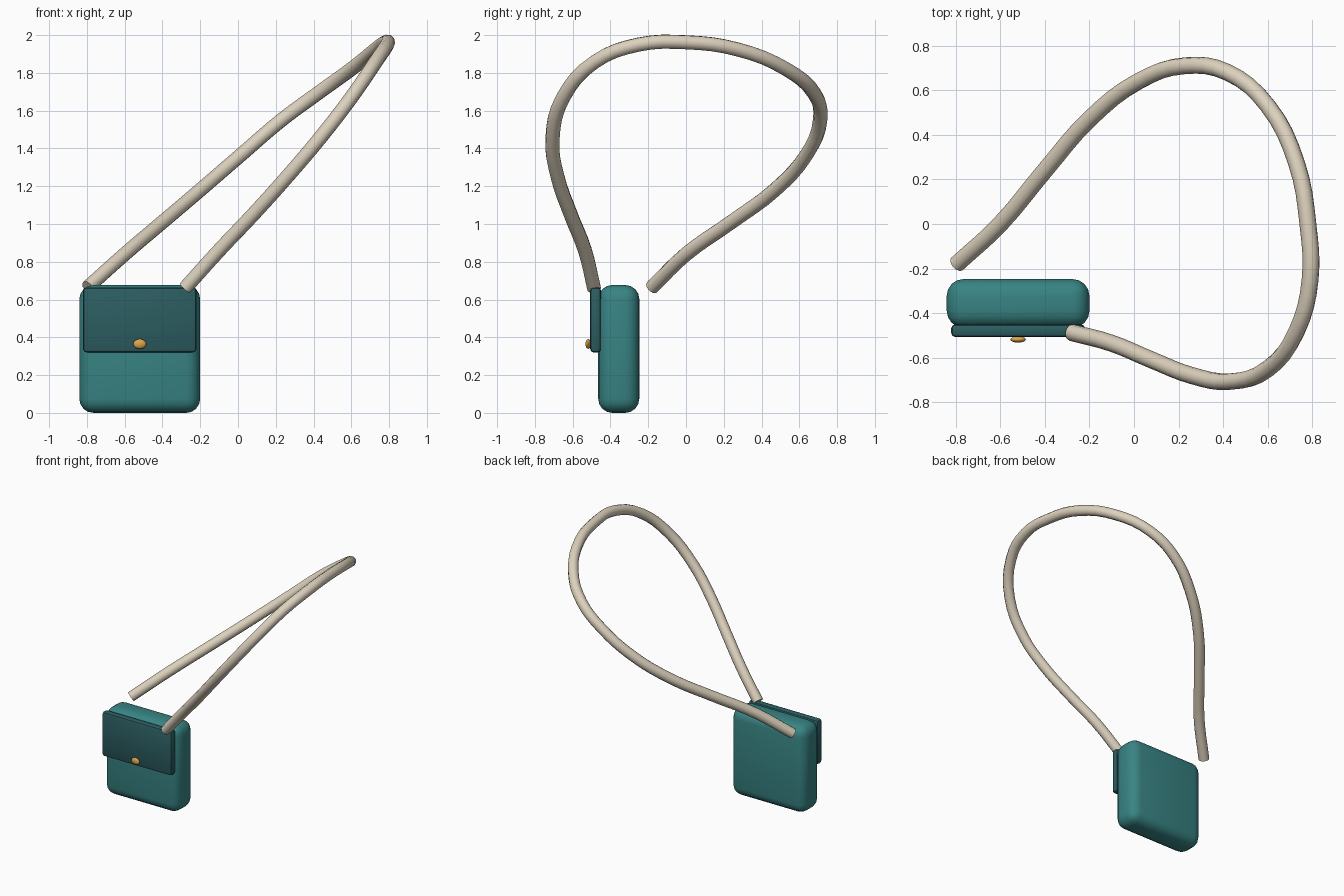
import bpy
from mathutils import Vector

if "Cube" in bpy.data.objects:
    bpy.data.objects.remove(bpy.data.objects["Cube"])


def material(name, rgb):
    m = bpy.data.materials.new(name)
    m.diffuse_color = (*rgb, 1)
    m.use_nodes = True
    m.node_tree.nodes["Principled BSDF"].inputs["Base Color"].default_value = m.diffuse_color
    return m


def smooth(obj, angle=0.7):
    bpy.ops.object.select_all(action='DESELECT')
    obj.select_set(True)
    bpy.context.view_layer.objects.active = obj
    bpy.ops.object.shade_smooth_by_angle(angle=angle)


def rounded_box(name, lo, hi, bevel, segments, mat):
    lo, hi = Vector(lo), Vector(hi)
    bpy.ops.mesh.primitive_cube_add(size=1, location=(lo + hi) / 2)
    obj = bpy.context.object
    obj.name = name
    obj.scale = hi - lo
    bpy.ops.object.transform_apply(location=False, rotation=False, scale=True)
    mod = obj.modifiers.new("rounding", 'BEVEL')
    mod.width, mod.segments = bevel, segments
    bpy.ops.object.modifier_apply(modifier=mod.name)
    obj.data.materials.append(mat)
    smooth(obj)
    return obj


teal = material("teal", (0.04, 0.23, 0.23))
dark_teal = material("dark_teal", (0.025, 0.11, 0.12))
cream = material("cream", (0.72, 0.64, 0.51))
brass = material("brass", (0.72, 0.38, 0.07))

# Pouch and front flap
rounded_box("bag_body", (-0.84, -0.465, 0), (-0.20, -0.247, 0.677), 0.075, 4, teal)
rounded_box("bag_flap", (-0.82, -0.507, 0.32), (-0.22, -0.45, 0.665), 0.018, 2, dark_teal)

# Clasp button
bpy.ops.mesh.primitive_uv_sphere_add(segments=16, ring_count=10, radius=1,
                                     location=(-0.52, -0.518, 0.365))
clasp = bpy.context.object
clasp.name = "clasp"
clasp.scale = (0.035, 0.014, 0.026)
bpy.ops.object.transform_apply(location=False, rotation=False, scale=True)
clasp.data.materials.append(brass)
smooth(clasp)

# Long looping shoulder strap
path = [(-0.28, -0.487, 0.66), (-0.10, -0.535, 0.86), (0.08, -0.61, 1.05),
        (0.26, -0.68, 1.25), (0.43, -0.707, 1.45), (0.60, -0.65, 1.67),
        (0.73, -0.48, 1.86), (0.79, -0.25, 1.95), (0.78, 0.0, 1.962),
        (0.73, 0.27, 1.925), (0.60, 0.53, 1.82), (0.42, 0.68, 1.69),
        (0.23, 0.71, 1.55), (0.02, 0.64, 1.37), (-0.20, 0.47, 1.18),
        (-0.40, 0.24, 1.01), (-0.60, 0.0, 0.84), (-0.795, -0.18, 0.665)]
curve = bpy.data.curves.new("strap", 'CURVE')
curve.dimensions = '3D'
curve.bevel_depth = 0.038
curve.bevel_resolution = 3
curve.resolution_u = 4
curve.use_fill_caps = True
spline = curve.splines.new('BEZIER')
spline.bezier_points.add(len(path) - 1)
for point, co in zip(spline.bezier_points, path):
    point.co = co
    point.handle_left_type = point.handle_right_type = 'AUTO'
strap = bpy.data.objects.new("strap", curve)
bpy.context.collection.objects.link(strap)
bpy.ops.object.select_all(action='DESELECT')
strap.select_set(True)
bpy.context.view_layer.objects.active = strap
bpy.ops.object.convert(target='MESH')
strap = bpy.context.object
strap.name = "strap"
strap.data.materials.clear()
strap.data.materials.append(cream)
smooth(strap)
